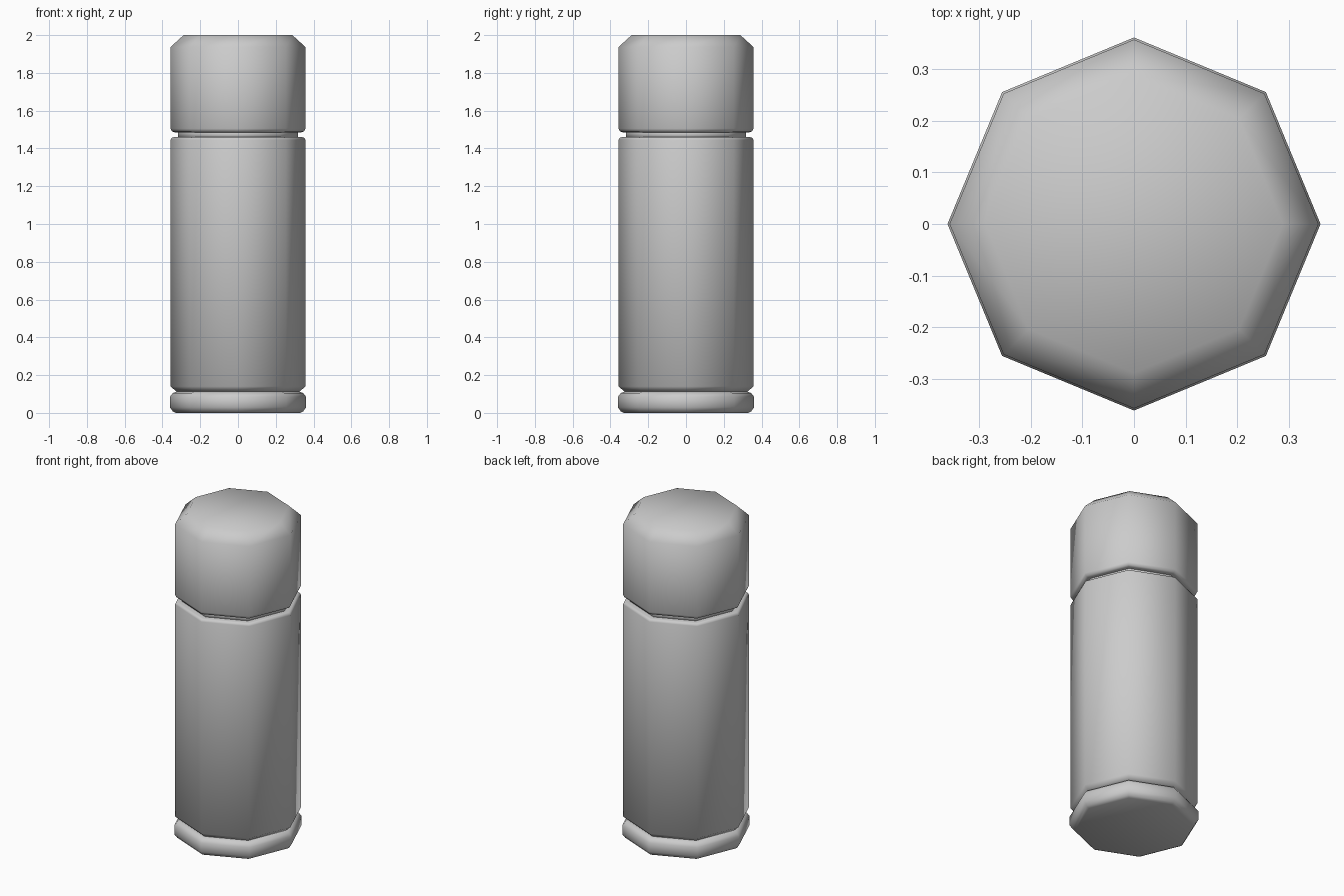
import bpy, bmesh
from math import cos, sin, pi

if "Cube" in bpy.data.objects:
    bpy.data.objects.remove(bpy.data.objects["Cube"])

SIDES = 8


def lathe(name, profile):
    """Closed eight-sided solid from (radius, height) points, bottom to top."""
    bm = bmesh.new()
    rings = [[bm.verts.new((r * cos(2 * pi * i / SIDES), r * sin(2 * pi * i / SIDES), z))
              for i in range(SIDES)] for r, z in profile]
    for low, high in zip(rings, rings[1:]):
        for i in range(SIDES):
            j = (i + 1) % SIDES
            bm.faces.new((low[i], low[j], high[j], high[i]))
    bm.faces.new(rings[0][::-1])
    bm.faces.new(rings[-1])
    for f in bm.faces:
        f.smooth = True
    mesh = bpy.data.meshes.new(name)
    bm.to_mesh(mesh)
    bm.free()
    obj = bpy.data.objects.new(name, mesh)
    bpy.context.collection.objects.link(obj)
    return obj


# Foot ring with bevelled rims
lathe("base", [(0.328, 0), (0.345, 0.008), (0.361, 0.03), (0.361, 0.085), (0.345, 0.105), (0.325, 0.112)])

# Main body, chamfered at the bottom, lightly rounded at the shoulder
lathe("body", [(0.325, 0.112), (0.357, 0.14), (0.357, 1.445), (0.352, 1.456), (0.34, 1.46)])

# Recessed neck between body and cap
lathe("neck", [(0.317, 1.45), (0.317, 1.50)])

# Cap with wide top chamfer
lathe("cap", [(0.335, 1.485), (0.35, 1.49), (0.357, 1.505), (0.357, 1.937), (0.288, 2.0)])
